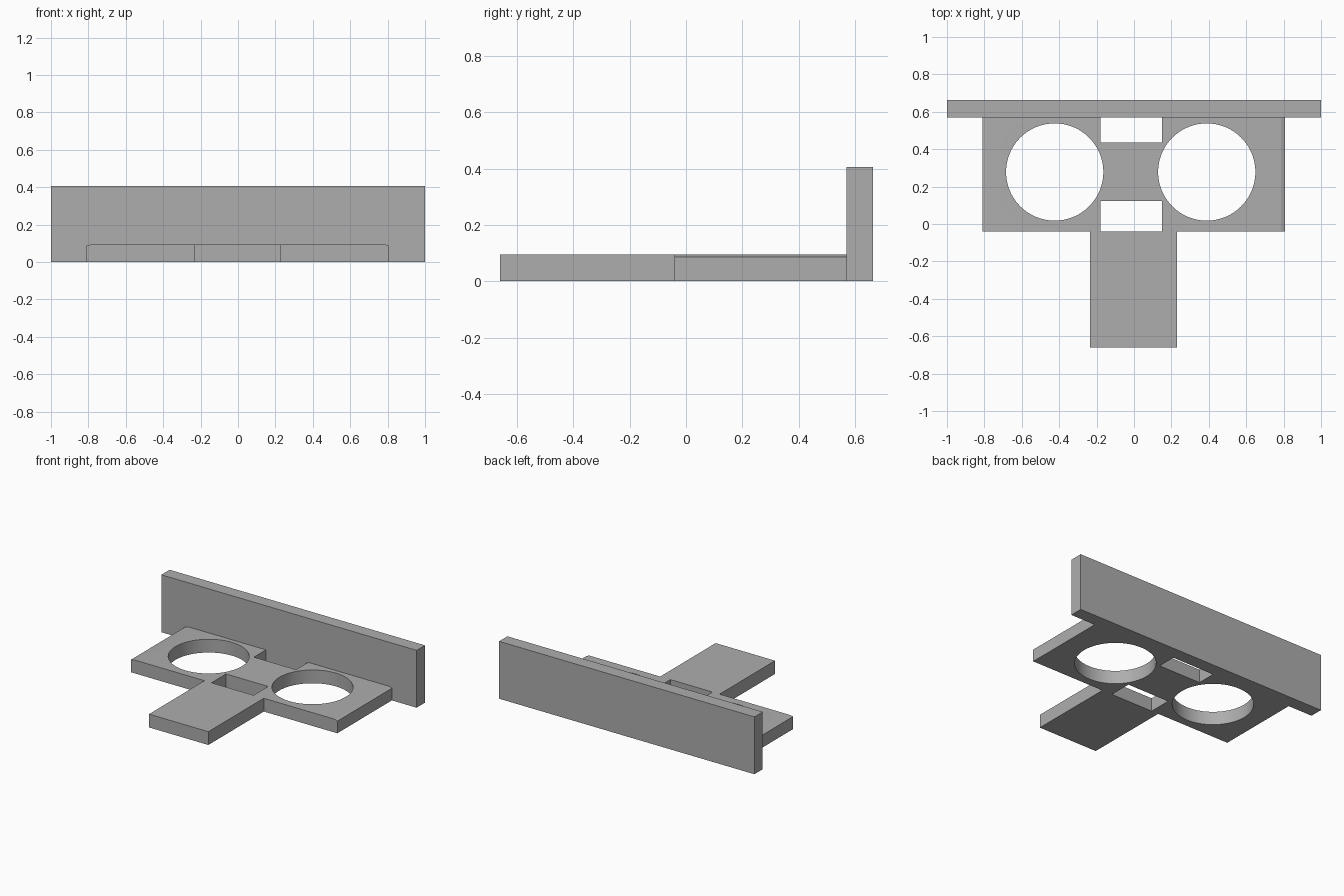
import bpy
import bmesh
import math
from mathutils import Matrix

cube = bpy.data.objects.get("Cube")
if cube:
    bpy.data.objects.remove(cube, do_unlink=True)

grey = bpy.data.materials.new("plain grey")
grey.use_nodes = True
grey.diffuse_color = (0.42, 0.42, 0.42, 1)
grey.node_tree.nodes["Principled BSDF"].inputs["Base Color"].default_value = grey.diffuse_color

THICK = 0.094
WALL_FRONT = 0.57
PLATE_FRONT = -0.04


def finish(name, bm):
    bmesh.ops.recalc_face_normals(bm, faces=bm.faces)
    mesh = bpy.data.meshes.new(name)
    bm.to_mesh(mesh)
    bm.free()
    mesh.materials.append(grey)
    obj = bpy.data.objects.new(name, mesh)
    bpy.context.collection.objects.link(obj)
    return obj


def prism(name, profile, y0, y1):
    """Extrude an x-z profile from y0 to y1."""
    bm = bmesh.new()
    face = bm.faces.new([bm.verts.new((x, y0, z)) for x, z in profile])
    out = bmesh.ops.extrude_face_region(bm, geom=[face])
    moved = [v for v in out["geom"] if isinstance(v, bmesh.types.BMVert)]
    bmesh.ops.translate(bm, verts=moved, vec=(0, y1 - y0, 0))
    return finish(name, bm)


def box(name, x0, x1, y0, y1, z0, z1):
    return prism(name, [(x0, z0), (x1, z0), (x1, z1), (x0, z1)], y0, y1)


def disc(name, x, y, radius):
    bm = bmesh.new()
    bmesh.ops.create_cone(bm, cap_ends=True, segments=96, radius1=radius, radius2=radius,
                          depth=1, matrix=Matrix.Translation((x, y, 0)))
    return finish(name, bm)


# Upright back board and front tongue
box("back_board", -1, 1, WALL_FRONT, 0.663, 0, 0.406)
box("front_tongue", -0.235, 0.23, -0.66, PLATE_FRONT, 0, THICK)

# Holder plate with slightly bevelled side edges
plate = prism("holder_plate", [(-0.81, 0), (0.806, 0), (0.806, 0.086), (0.785, THICK),
                               (-0.78, THICK), (-0.81, 0.089)], PLATE_FRONT, WALL_FRONT)

# Two round openings and two slots cut through the plate
cutters = [
    disc("right_hole_cutter", -0.424, 0.278, 0.26),
    disc("left_hole_cutter", 0.389, 0.278, 0.26),
    box("rear_slot_cutter", -0.18, 0.15, 0.435, 0.7, -0.5, 0.5),
    box("front_slot_cutter", -0.18, 0.15, -0.2, 0.123, -0.5, 0.5),
]
bpy.context.view_layer.objects.active = plate
for cutter in cutters:
    cutter.hide_render = True
    mod = plate.modifiers.new("cut", 'BOOLEAN')
    mod.operation = 'DIFFERENCE'
    mod.solver = 'EXACT'
    mod.object = cutter
    bpy.ops.object.modifier_apply(modifier=mod.name)
    bpy.data.objects.remove(cutter, do_unlink=True)

# Smooth hole walls, sharp plate edges
plate.select_set(True)
bpy.ops.object.shade_smooth_by_angle(angle=math.radians(10))
